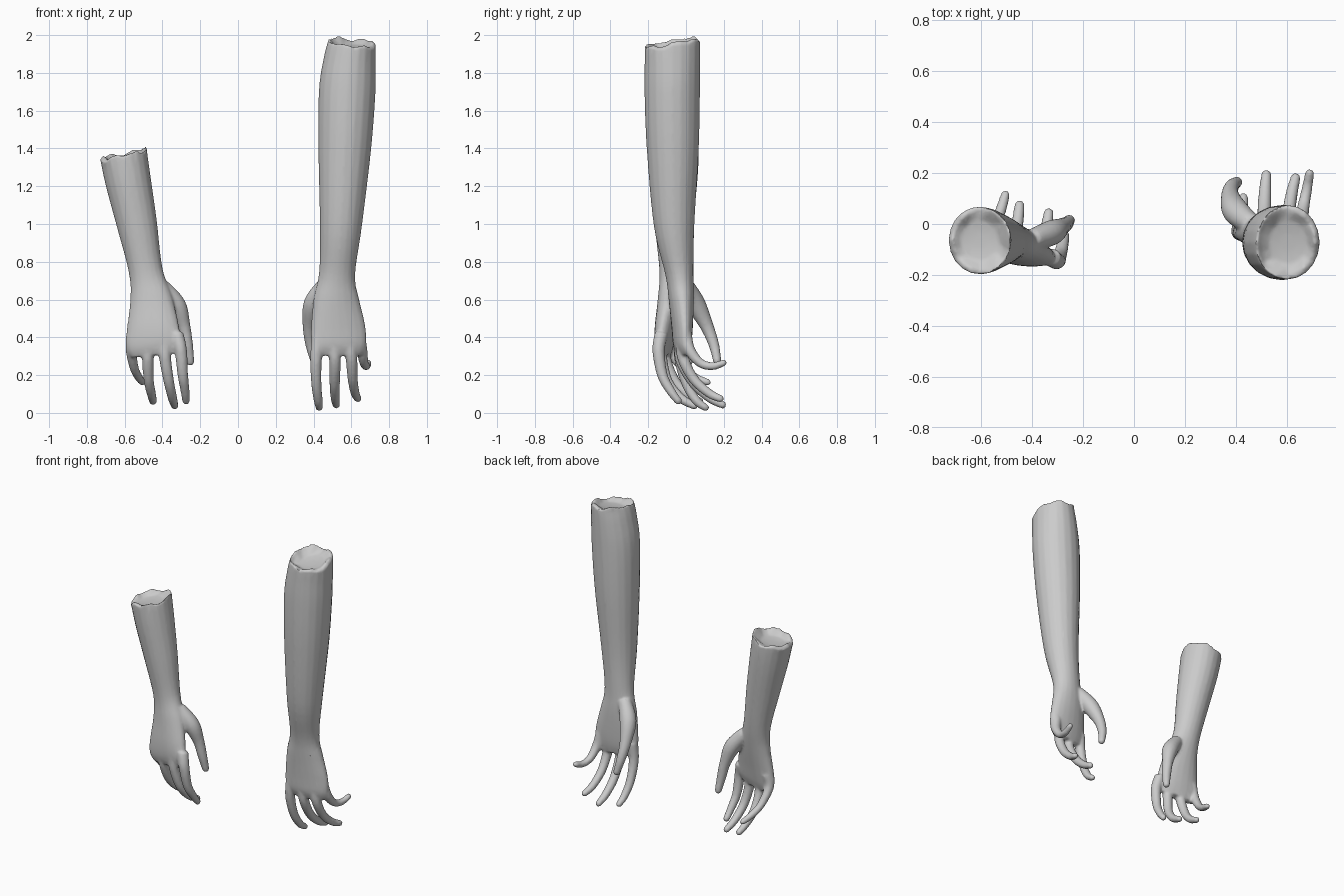
import bpy, bmesh, math
from mathutils import Vector

if "Cube" in bpy.data.objects:
    bpy.data.objects.remove(bpy.data.objects["Cube"])

SEG = 20


def catmull(keys, steps=5):
    """Smoothly resample rows of numbers."""
    out = []
    for i in range(len(keys) - 1):
        p0, p1 = keys[max(i - 1, 0)], keys[i]
        p2, p3 = keys[i + 1], keys[min(i + 2, len(keys) - 1)]
        for s in range(steps):
            t = s / steps
            out.append([0.5 * (2 * b + (c - a) * t + (2 * a - 5 * b + 4 * c - d) * t * t
                               + (3 * b - a - 3 * c + d) * t ** 3)
                        for a, b, c, d in zip(p0, p1, p2, p3)])
    out.append(list(keys[-1]))
    return out


def sweep(bm, rows):
    """Closed tube through rows of (x, y, z, half width, half depth, twist)."""
    rings = []
    for i, (x, y, z, a, b, ang) in enumerate(rows):
        lo, hi = rows[max(i - 1, 0)], rows[min(i + 1, len(rows) - 1)]
        t = (Vector(hi[:3]) - Vector(lo[:3])).normalized()
        u = Vector((math.cos(ang), math.sin(ang), 0))
        u = (u - t * u.dot(t)).normalized()
        v = t.cross(u)
        rings.append([bm.verts.new(Vector((x, y, z)) + u * a * math.cos(k * math.tau / SEG)
                                   + v * b * math.sin(k * math.tau / SEG)) for k in range(SEG)])
    for r, s in zip(rings, rings[1:]):
        for k in range(SEG):
            n = (k + 1) % SEG
            bm.faces.new((r[k], r[n], s[n], s[k]))
    bm.faces.new(rings[0][::-1])
    bm.faces.new(rings[-1])
    return rings


def finger(bm, keys):
    """Tapered finger with a rounded tip; keys are (x, y, z, radius)."""
    rows = catmull([(x, y, z, r, r, 0) for x, y, z, r in keys])
    end, r = Vector(rows[-1][:3]), rows[-1][3]
    t = (end - Vector(rows[-2][:3])).normalized()
    for f, g in ((0.4, 0.88), (0.7, 0.66), (0.9, 0.3)):
        rows.append([*(end + t * r * f), r * g, r * g, 0])
    sweep(bm, rows)


def severed_arm(name, arm, fingers, tilt):
    bm = bmesh.new()
    # forearm and palm, from knuckles to the cut
    rows = catmull(arm)
    n = len(rows)
    rings = sweep(bm, rows)
    # ragged, slightly hollow cut end
    top = rings[-1]
    bm.faces.remove(next(f for f in top[0].link_faces if len(f.verts) == SEG))
    c = Vector(arm[-1][:3])
    rims = [top]
    for scale, drop in ((0.86, 0.002), (0.6, 0.025), (0.25, 0.03)):
        rims.append([bm.verts.new((c.x + (p.co.x - c.x) * scale, c.y + (p.co.y - c.y) * scale,
                                   c.z - drop)) for p in top])
    for r, s in zip(rims, rims[1:]):
        for k in range(SEG):
            m = (k + 1) % SEG
            bm.faces.new((r[k], r[m], s[m], s[k]))
    bm.faces.new(rims[-1])
    for j, rim in enumerate(rims):
        for k, p in enumerate(rim):
            d = p.co - c
            p.co.z += d.x * tilt[0] + d.y * tilt[1]
            if j < 2:
                p.co.z += 0.009 * math.sin(k * 1.9 + 1) + 0.006 * math.sin(k * 0.95)
    # digits
    for keys in fingers:
        finger(bm, keys)
    bmesh.ops.recalc_face_normals(bm, faces=bm.faces[:])
    me = bpy.data.meshes.new(name)
    bm.to_mesh(me)
    bm.free()
    ob = bpy.data.objects.new(name, me)
    bpy.context.collection.objects.link(ob)
    # fuse the shells into one skin
    rm = ob.modifiers.new("fuse", 'REMESH')
    rm.mode = 'VOXEL'
    rm.voxel_size = 0.008
    sm = ob.modifiers.new("soften", 'SMOOTH')
    sm.factor, sm.iterations = 0.5, 5
    dc = ob.modifiers.new("reduce", 'DECIMATE')
    dc.ratio = 0.3
    bpy.ops.object.select_all(action='DESELECT')
    ob.select_set(True)
    bpy.context.view_layer.objects.active = ob
    bpy.ops.object.convert(target='MESH')
    bpy.ops.object.shade_smooth_by_angle(angle=math.radians(50))
    return ob


# long arm, thumb toward the centre
severed_arm("long_arm", [
    (.535, -.015, .305, .120, .028, .12), (.535, -.02, .36, .145, .045, .12),
    (.53, -.02, .45, .146, .054, .12), (.52, -.025, .60, .122, .066, .1),
    (.525, -.035, .74, .096, .075, .05), (.545, -.063, 1.0, .112, .108, 0),
    (.565, -.07, 1.4, .140, .138, 0), (.578, -.073, 1.7, .150, .147, 0),
    (.592, -.072, 1.87, .138, .147, 0), (.605, -.072, 1.96, .126, .146, 0)],
    [
    [(.46, 0, .68, .04), (.40, .05, .58, .052), (.378, .11, .46, .036),
     (.385, .148, .36, .028), (.405, .165, .275, .022)],
    [(.425, -.03, .40, .036), (.413, -.03, .28, .031), (.415, .005, .15, .027),
     (.425, .055, .065, .024), (.43, .105, .027, .019)],
    [(.50, -.03, .40, .036), (.513, -.025, .28, .031), (.512, .04, .16, .028),
     (.515, .125, .08, .025), (.52, .195, .042, .020)],
    [(.58, -.02, .40, .036), (.60, -.015, .29, .031), (.607, .04, .18, .027),
     (.62, .12, .105, .024), (.635, .182, .075, .020)],
    [(.635, -.005, .42, .036), (.655, .018, .335, .030), (.667, .075, .265, .024),
     (.68, .14, .247, .021), (.69, .2, .265, .018)]],
    (0.02, 0.17))

# short arm, leaning outward, thumb toward the centre
severed_arm("short_arm", [
    (-.445, -.115, .305, .120, .028, -.15), (-.45, -.115, .36, .146, .045, -.15),
    (-.45, -.108, .45, .140, .055, -.15), (-.46, -.085, .60, .113, .064, -.12),
    (-.488, -.067, .75, .090, .074, -.05), (-.535, -.065, 1.0, .107, .102, 0),
    (-.58, -.065, 1.22, .121, .125, 0), (-.607, -.065, 1.37, .126, .134, 0)],
    [
    [(-.40, -.06, .67, .04), (-.325, -.035, .57, .050), (-.287, -.012, .46, .035),
     (-.267, 0, .36, .029), (-.253, .015, .27, .022)],
    [(-.325, -.13, .42, .036), (-.303, -.145, .33, .033), (-.292, -.125, .2, .028),
     (-.28, -.08, .115, .024), (-.275, -.04, .062, .020)],
    [(-.39, -.125, .40, .037), (-.387, -.132, .30, .032), (-.367, -.1, .17, .028),
     (-.347, -.03, .08, .025), (-.335, .045, .037, .020)],
    [(-.465, -.11, .40, .036), (-.477, -.11, .29, .031), (-.472, -.06, .17, .027),
     (-.457, .01, .095, .024), (-.45, .075, .06, .020)],
    [(-.545, -.09, .42, .036), (-.565, -.085, .34, .030), (-.55, -.02, .24, .024),
     (-.525, .05, .187, .022), (-.505, .115, .162, .018)]],
    (0.12, 0.05))
